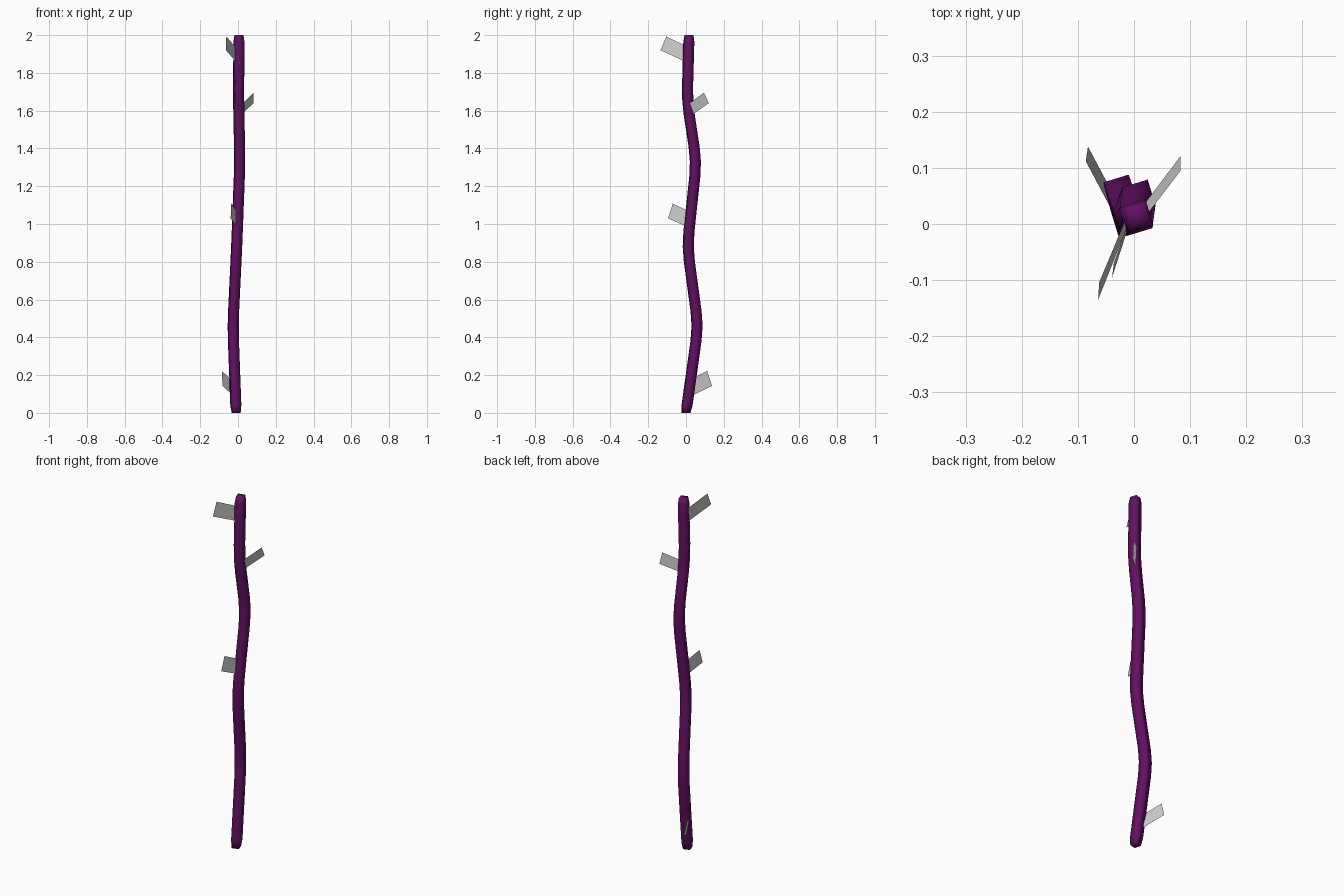
import bpy, bmesh, math
from mathutils import Vector

if "Cube" in bpy.data.objects:
    bpy.data.objects.remove(bpy.data.objects["Cube"])

def make_object(name, bm, mat=None):
    me = bpy.data.meshes.new(name)
    bm.to_mesh(me)
    bm.free()
    ob = bpy.data.objects.new(name, me)
    bpy.context.collection.objects.link(ob)
    if mat:
        me.materials.append(mat)
    for p in me.polygons:
        p.use_smooth = True
    return ob

purple = bpy.data.materials.new("purple")
purple.diffuse_color = (0.125, 0.005, 0.125, 1)
purple.use_nodes = True
purple.node_tree.nodes["Principled BSDF"].inputs["Base Color"].default_value = purple.diffuse_color

# Stem: a square section swept along a wavy path with softened bends
path = [Vector(p) for p in [(-0.01, 0.0, 0.0), (-0.027, 0.064, 0.46), (-0.007, 0.007, 0.88),
                            (0.01, 0.055, 1.33), (0.003, 0.006, 1.65), (0.005, 0.016, 2.0)]]
rings = [(path[0], 0.019), (path[0].lerp(path[1], 0.09), 0.0235)]
for a, b, c in zip(path, path[1:], path[2:]):
    before = b + (a - b).normalized() * 0.08
    after = b + (c - b).normalized() * 0.08
    rings += [(before, 0.0235), ((before + after) / 4 + b / 2, 0.0235), (after, 0.0235)]
rings += [(path[-1].lerp(path[-2], 0.1), 0.0235), (path[-1], 0.019)]

bm = bmesh.new()
loops = []
for centre, half in rings:
    loop = []
    for k in range(4):
        ang = math.radians(17 + 45 + 90 * k)
        off = Vector((math.cos(ang), math.sin(ang), 0)) * half * math.sqrt(2)
        loop.append(bm.verts.new(centre + off))
    loops.append(loop)
for lo, hi in zip(loops, loops[1:]):
    for k in range(4):
        j = (k + 1) % 4
        bm.faces.new((lo[k], lo[j], hi[j], hi[k]))
bm.faces.new(loops[0][::-1])
bm.faces.new(loops[-1])
make_object("stem", bm, purple)

# Leaves: single flat blades, corners as inner low, outer low, outer high, inner high
leaves = {
    "lower_leaf": [(-0.03, 0.04, 0.095), (-0.082, 0.138, 0.143), (-0.086, 0.112, 0.222), (-0.034, 0.014, 0.174)],
    "middle_leaf": [(-0.01, -0.005, 0.99), (-0.039, -0.095, 1.03), (-0.036, -0.07, 1.108), (-0.005, 0.018, 1.066)],
    "upper_leaf": [(0.018, 0.035, 1.58), (0.083, 0.121, 1.64), (0.083, 0.095, 1.695), (0.018, 0.01, 1.633)],
    "top_leaf": [(-0.012, -0.005, 1.86), (-0.064, -0.135, 1.92), (-0.062, -0.104, 1.993), (-0.008, 0.025, 1.93)],
}
for name, corners in leaves.items():
    bm = bmesh.new()
    bm.faces.new([bm.verts.new(c) for c in corners])
    make_object(name, bm)
